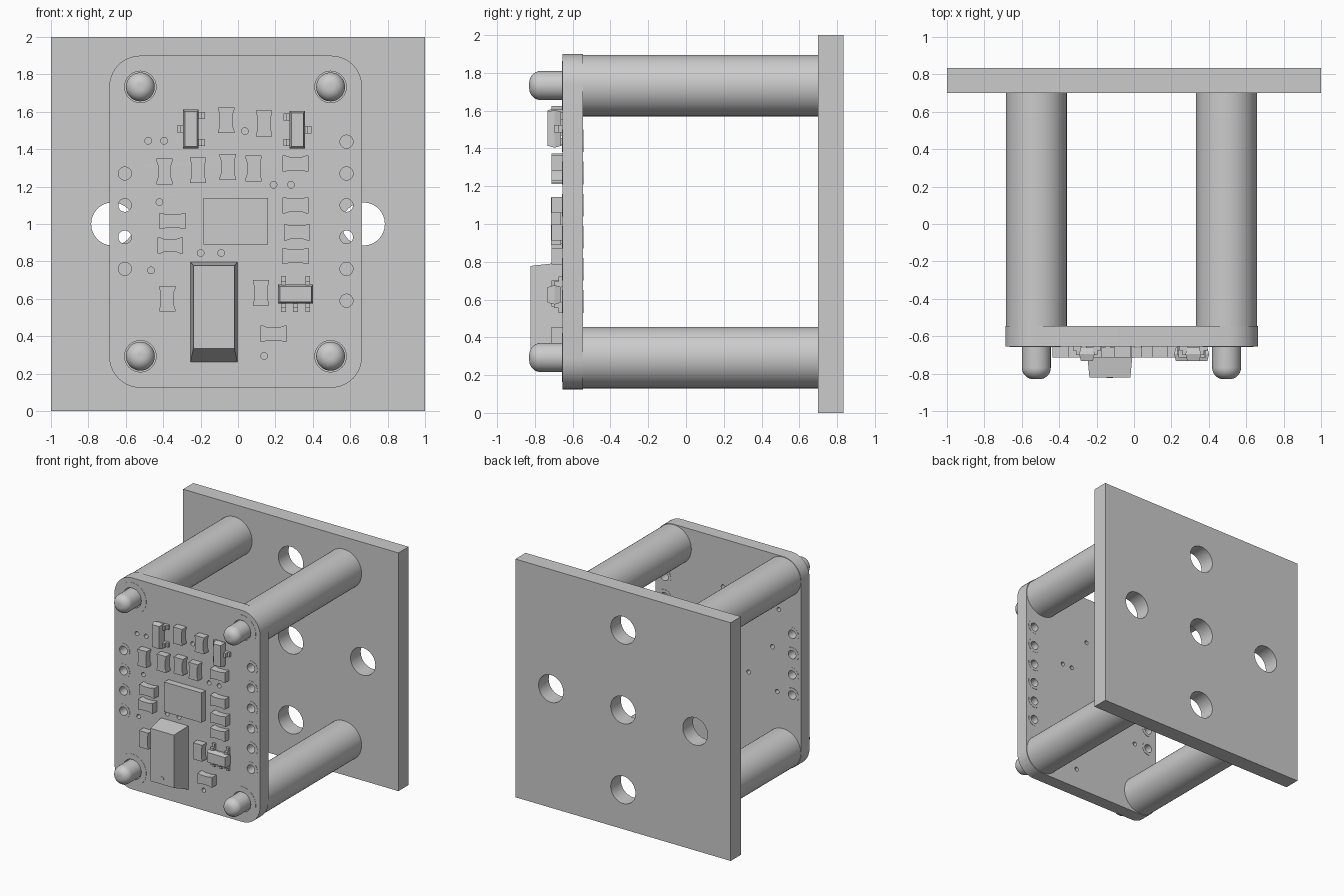
import bpy, bmesh
from math import sin, cos, pi, radians
from mathutils import Matrix, Vector

if "Cube" in bpy.data.objects:
    bpy.data.objects.remove(bpy.data.objects["Cube"])

BACK, FACE = -0.545, -0.655          # rear and front surface of the circuit board


def add_object(name, bm):
    bmesh.ops.remove_doubles(bm, verts=bm.verts, dist=1e-5)
    bmesh.ops.recalc_face_normals(bm, faces=bm.faces)
    mesh = bpy.data.meshes.new(name)
    bm.to_mesh(mesh)
    bm.free()
    ob = bpy.data.objects.new(name, mesh)
    bpy.context.collection.objects.link(ob)
    return ob


def circle(x, z, r, n=32):
    return [(x + r * cos(2 * pi * i / n), z + r * sin(2 * pi * i / n)) for i in range(n)]


def rounded_rect(x0, x1, z0, z1, r, n=10):
    corners = [(x1 - r, z1 - r), (x0 + r, z1 - r), (x0 + r, z0 + r), (x1 - r, z0 + r)]
    return [(cx + r * cos(pi / 2 * (k + i / n)), cz + r * sin(pi / 2 * (k + i / n)))
            for k, (cx, cz) in enumerate(corners) for i in range(n + 1)]


def prism(name, loops, y0, y1):
    """Filled x-z outline with holes, extruded from y0 to y1."""
    cu = bpy.data.curves.new(name, 'CURVE')
    cu.dimensions, cu.fill_mode, cu.extrude = '2D', 'BOTH', abs(y1 - y0) / 2
    for pts in loops:
        sp = cu.splines.new('POLY')
        sp.points.add(len(pts) - 1)
        for p, (x, z) in zip(sp.points, pts):
            p.co = (x, z, 0, 1)
        sp.use_cyclic_u = True
    tmp = bpy.data.objects.new("tmp", cu)
    bpy.context.collection.objects.link(tmp)
    dg = bpy.context.evaluated_depsgraph_get()
    mesh = bpy.data.meshes.new_from_object(tmp.evaluated_get(dg))
    bm = bmesh.new()
    bm.from_mesh(mesh)
    bpy.data.objects.remove(tmp)
    bpy.data.curves.remove(cu)
    bpy.data.meshes.remove(mesh)
    bm.transform(Matrix.Translation((0, (y0 + y1) / 2, 0)) @ Matrix.Rotation(pi / 2, 4, 'X'))
    return add_object(name, bm)


def lathe(name, x, z, profile, n=48):
    """Spin (radius, y) points about an axis parallel to y."""
    bm = bmesh.new()
    vs = [bm.verts.new((x + r, y, z)) for r, y in profile]
    es = [bm.edges.new(e) for e in zip(vs, vs[1:])]
    bmesh.ops.spin(bm, geom=vs + es, cent=(x, 0, z), axis=(0, 1, 0),
                   angle=2 * pi, steps=n, use_duplicate=False)
    return add_object(name, bm)


def block(bm, base, top, y0, y1):
    """Tapered box: base and top are (x0, x1, z0, z1) rectangles at y0 and y1."""
    rings = [[bm.verts.new(c) for c in ((a, y, s), (b, y, s), (b, y, t), (a, y, t))]
             for (a, b, s, t), y in ((base, y0), (top, y1))]
    lo, hi = rings
    bm.faces.new(lo)
    bm.faces.new(hi)
    for i in range(4):
        j = (i + 1) % 4
        bm.faces.new((lo[i], lo[j], hi[j], hi[i]))


def box(bm, x0, x1, z0, z1, y0, y1):
    r = (min(x0, x1), max(x0, x1), min(z0, z1), max(z0, z1))
    block(bm, r, r, y0, y1)


# Mounting plate with five holes in a cross
hole_centres = [(0, 1), (0.67, 1), (-0.67, 1), (0, 1.67), (0, 0.33)]
prism("back_plate", [[(-1, 0), (1, 0), (1, 2), (-1, 2)]] +
      [circle(x, z, 0.115, 48) for x, z in hole_centres], 0.70, 0.835)

# Circuit board with mounting holes, pin holes and vias
posts = [(x, z) for x in (-0.522, 0.495) for z in (0.293, 1.733)]
pins = [(-0.605, 0.76 + 0.17 * i) for i in range(4)] + [(0.58, 0.59 + 0.17 * i) for i in range(6)]
vias = [(-0.48, 1.445), (-0.395, 1.445), (0.037, 1.497), (0.19, 1.21), (0.283, 1.21),
        (-0.42, 1.117), (-0.2, 0.845), (-0.09, 0.845), (-0.465, 0.752), (0.14, 0.295)]
prism("circuit_board", [rounded_rect(-0.688, 0.663, 0.125, 1.9, 0.165)] +
      [circle(x, z, 0.084) for x, z in posts] +
      [circle(x, z, 0.035) for x, z in pins] +
      [circle(x, z, 0.018, 16) for x, z in vias], FACE, BACK)

# Thin solder rings on both sides of the board
for side, y0, y1 in (("front", FACE - 0.002, FACE), ("rear", BACK, BACK + 0.002)):
    for x, z in pins:
        prism(side + "_pin_ring", [circle(x, z, 0.06), circle(x, z, 0.035)], y0, y1)
for x, z in posts:
    prism("mount_ring", [circle(x, z, 0.13), circle(x, z, 0.084)], FACE - 0.002, FACE)

# Standoffs with round-nosed locating pegs
nose = [(0.015 + 0.062 * cos(a), -0.768 - 0.062 * sin(a))
        for a in (pi / 2 * i / 10 for i in range(11))]
for x, z in posts:
    lathe("standoff", x, z, [(0, 0.70), (0.163, 0.70), (0.163, BACK), (0.077, BACK)] +
          nose + [(0, -0.83)])

# Small waisted chip components: (x, z) centres, upright and lying
upright = [(-0.063, 1.555), (0.14, 1.538), (-0.393, 1.28), (-0.213, 1.287), (-0.055, 1.305),
           (0.083, 1.297), (-0.378, 0.60), (0.123, 0.632)]
lying = [(0.308, 1.323), (0.308, 1.1), (0.315, 0.955), (0.308, 0.828), (-0.35, 1.015),
         (-0.362, 0.885), (0.19, 0.413)]
quarter = [(0.043, 0.069), (0.043, 0.055), (0.036, 0.035)]
half = quarter + [(x, -z) for x, z in reversed(quarter)]
outline = half + [(-x, -z) for x, z in half]
for x, z in upright:
    prism("chip_component", [[(x + u, z + v) for u, v in outline]], FACE, -0.713)
for x, z in lying:
    prism("chip_component", [[(x + v, z + u) for u, v in outline]], FACE, -0.713)


def transistor(name, x, z, w, h, legs):
    """Tapered body with stepped legs; each leg is (dx, dz, direction)."""
    bm = bmesh.new()
    out = (x - w, x + w, z - h, z + h)
    inn = (x - w + 0.01, x + w - 0.01, z - h + 0.01, z + h - 0.01)
    block(bm, inn, out, FACE - 0.006, -0.695)
    block(bm, out, inn, -0.695, -0.732)
    for dx, dz, d in legs:
        t = 0.013
        if dx == d == 0 or abs(d) == 2:                # legs above and below
            s = d / 2
            e = z + s * h
            box(bm, x + dx - t, x + dx + t, e - s * 0.01, e + s * 0.02, FACE, -0.70)
            box(bm, x + dx - t, x + dx + t, e + s * 0.02, e + s * 0.045, FACE, -0.675)
        else:                                          # legs left and right
            t, e = 0.019, x + d * w
            box(bm, e - d * 0.01, e + d * 0.015, z + dz - t, z + dz + t, FACE, -0.70)
            box(bm, e + d * 0.015, e + d * 0.033, z + dz - t, z + dz + t, FACE, -0.675)
    add_object(name, bm)


transistor("transistor_left", -0.252, 1.508, 0.042, 0.104,
           [(0, 0.073, 1), (0, -0.073, 1), (0, 0, -1)])
transistor("transistor_right", 0.317, 1.504, 0.042, 0.1,
           [(0, 0.068, -1), (0, -0.068, -1), (0, 0, 1)])
transistor("regulator", 0.308, 0.625, 0.094, 0.051,
           [(-0.065, 0, 2), (0.065, 0, 2), (-0.065, 0, -2), (0, 0, -2), (0.065, 0, -2)])

# Main sensor package on small contact pads
bm = bmesh.new()
box(bm, -0.185, 0.16, 0.89, 1.14, FACE - 0.006, -0.715)
for i in range(5):
    cx = -0.14 + 0.064 * i
    for z0 in (0.893, 1.102):
        box(bm, cx - 0.015, cx + 0.015, z0, z0 + 0.035, FACE, FACE - 0.006)
add_object("sensor_package", bm)

# Tall tapered module with a small round port
bm = bmesh.new()
block(bm, (-0.255, -0.003, 0.263, 0.797), (-0.238, -0.02, 0.335, 0.778), FACE, -0.822)
add_object("tall_module", bm)
prism("module_port", [circle(-0.13, 0.383, 0.017, 20)], -0.81, -0.824)

# Smooth the round surfaces, keep hard edges
for ob in bpy.context.scene.objects:
    ob.select_set(True)
    bpy.context.view_layer.objects.active = ob
bpy.ops.object.shade_smooth_by_angle(angle=radians(30))
